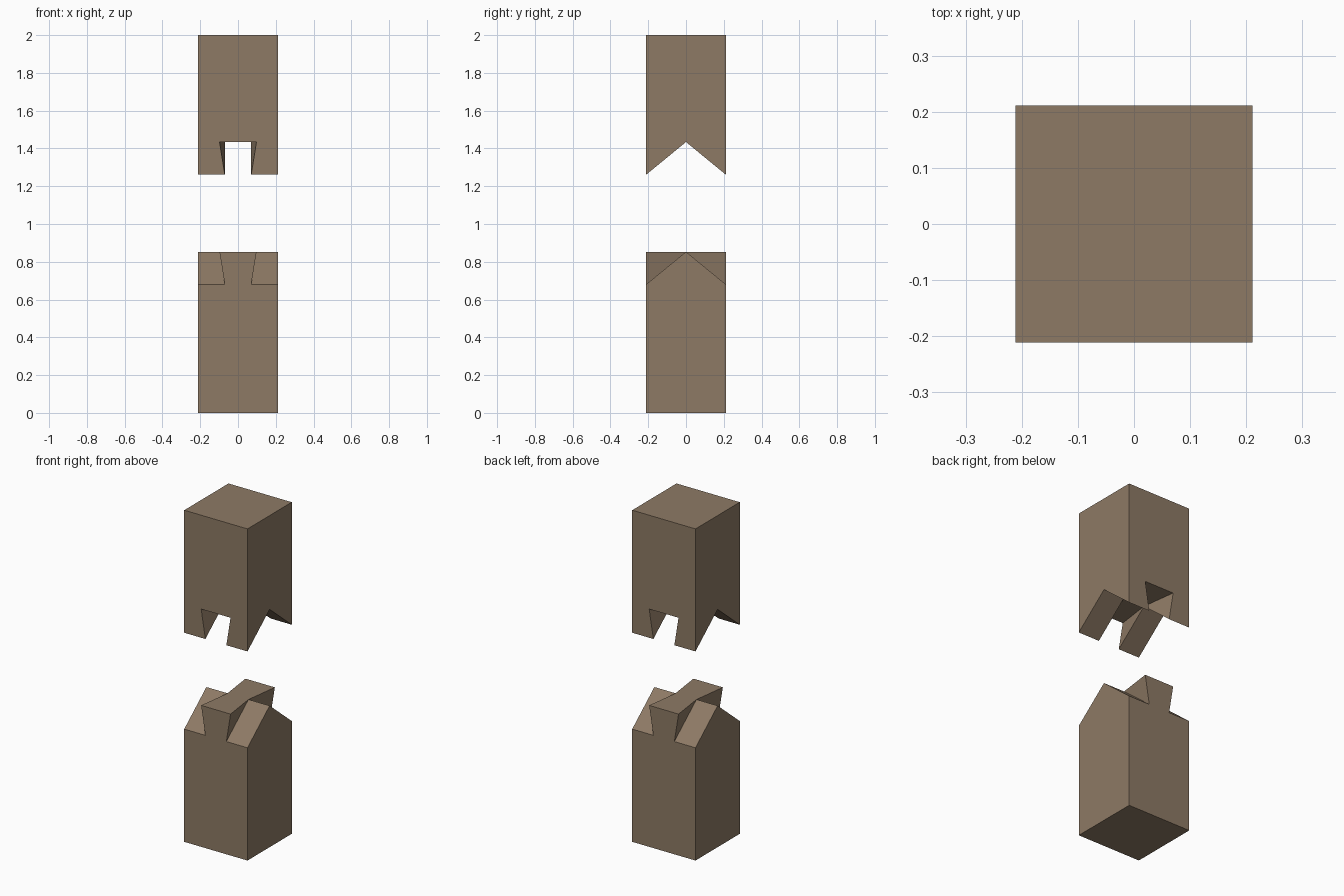
import bpy
import bmesh

if "Cube" in bpy.data.objects:
    bpy.data.objects.remove(bpy.data.objects["Cube"])

H = 0.211            # half width of the square post
A, B = 0.07, 0.098   # half width of the dovetail at its root and at its outer top
S, T = 0.68, 0.853   # shoulder height and ridge height of the joint
GAP = 0.581          # lift of the upper post above the closed joint

wood = bpy.data.materials.new("brown wood")
wood.diffuse_color = (0.27, 0.195, 0.13, 1)
wood.use_nodes = True
wood.node_tree.nodes["Principled BSDF"].inputs["Base Color"].default_value = wood.diffuse_color


def post(name, end, lift):
    """One post: the shared joint surface, closed by walls running to height `end`."""
    root, corner = (A, -H, S), (H, -H, S)
    lip, mid = (B, -H, T), (0, -H, T)
    ridge_in, ridge_out, centre = (A, 0, T), (H, 0, T), (0, 0, T)
    e = end - lift
    e_mid, e_corner, e_side, e_centre = (0, -H, e), (H, -H, e), (H, 0, e), (0, 0, e)
    quarter = [
        (root, corner, ridge_out, ridge_in),             # sloping shoulder
        (root, ridge_in, lip),                           # undercut dovetail cheek
        (mid, lip, ridge_in, centre),                    # flat of the tail or socket
        (e_mid, e_corner, corner, root, lip, mid),       # front wall
        (e_corner, e_side, ridge_out, corner),           # side wall
        (e_mid, e_corner, e_side, e_centre),             # end cap
    ]
    bm = bmesh.new()
    # Mirror the quarter to all four corners
    for sx in (1, -1):
        for sy in (1, -1):
            for face in quarter:
                bm.faces.new([bm.verts.new((x * sx, y * sy, z + lift)) for x, y, z in face])
    bmesh.ops.remove_doubles(bm, verts=bm.verts, dist=1e-5)
    bmesh.ops.recalc_face_normals(bm, faces=bm.faces)
    # Join the coplanar quarters into whole flat faces
    bmesh.ops.dissolve_limit(bm, angle_limit=0.01, verts=bm.verts, edges=bm.edges)
    bmesh.ops.recalc_face_normals(bm, faces=bm.faces)
    mesh = bpy.data.meshes.new(name)
    bm.to_mesh(mesh)
    bm.free()
    mesh.materials.append(wood)
    bpy.context.collection.objects.link(bpy.data.objects.new(name, mesh))


post("lower_post_with_tail", 0.0, 0.0)
post("upper_post_with_socket", 2.0, GAP)
